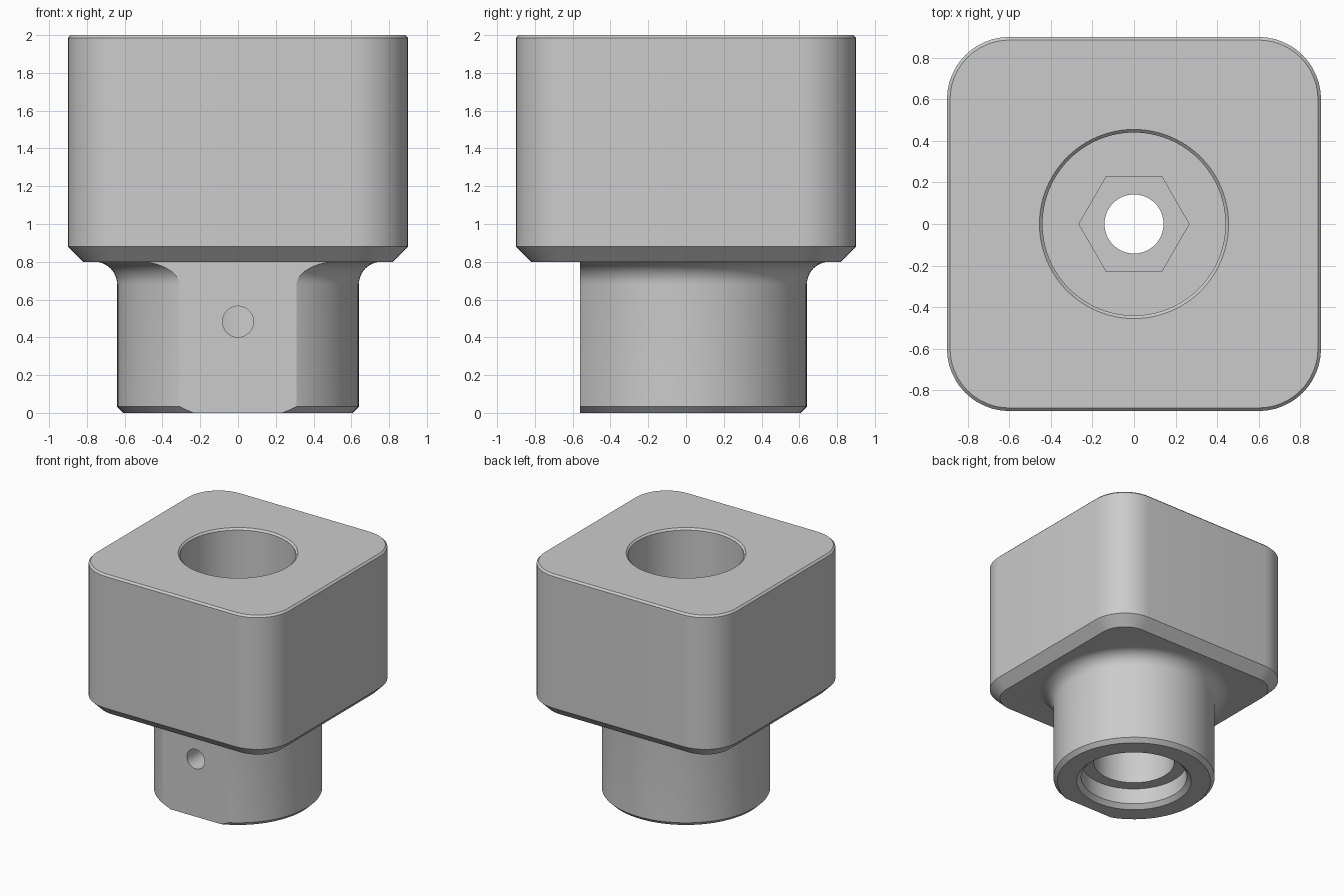
import bpy, bmesh, math

if "Cube" in bpy.data.objects:
    bpy.data.objects.remove(bpy.data.objects["Cube"])

SEG = 96
grey = bpy.data.materials.new("plain grey")
grey.diffuse_color = (0.6, 0.6, 0.6, 1)
grey.use_nodes = True
grey.node_tree.nodes["Principled BSDF"].inputs["Base Color"].default_value = grey.diffuse_color


def circle(r, z, n=SEG):
    return [(r * math.cos(2 * math.pi * i / n), r * math.sin(2 * math.pi * i / n), z)
            for i in range(n)]


def rounded_square(half, radius, z, steps=12):
    pts = []
    for q, (sx, sy) in enumerate([(1, 1), (-1, 1), (-1, -1), (1, -1)]):
        for i in range(steps + 1):
            a = math.pi / 2 * (q + i / steps)
            pts.append((sx * (half - radius) + radius * math.cos(a),
                        sy * (half - radius) + radius * math.sin(a), z))
    return pts


def loft(name, rings):
    """Closed solid through a stack of matching rings, bottom to top."""
    bm = bmesh.new()
    loops = [[bm.verts.new(p) for p in ring] for ring in rings]
    n = len(loops[0])
    for lo, hi in zip(loops, loops[1:]):
        for i in range(n):
            j = (i + 1) % n
            bm.faces.new((lo[i], lo[j], hi[j], hi[i]))
    bm.faces.new(loops[0][::-1])
    bm.faces.new(loops[-1])
    bmesh.ops.recalc_face_normals(bm, faces=bm.faces)
    me = bpy.data.meshes.new(name)
    bm.to_mesh(me)
    bm.free()
    me.materials.append(grey)
    ob = bpy.data.objects.new(name, me)
    bpy.context.collection.objects.link(ob)
    return ob


def lathe(name, profile):
    return loft(name, [circle(r, z) for r, z in profile])


def combine(target, tool, operation):
    mod = target.modifiers.new(operation, 'BOOLEAN')
    mod.operation, mod.solver, mod.object = operation, 'EXACT', tool
    bpy.context.view_layer.objects.active = target
    bpy.ops.object.modifier_apply(modifier=mod.name)
    bpy.data.objects.remove(tool)


# Square head with rounded corners, wide lower chamfer and fine top chamfer
body = loft("adapter_body", [rounded_square(0.82, 0.22, 0.80),
                             rounded_square(0.90, 0.30, 0.88),
                             rounded_square(0.90, 0.30, 1.985),
                             rounded_square(0.885, 0.285, 2.0)])

# Round stem with chamfered foot and a fillet flaring into the head
F = 0.12
fillet = [(0.64 + F * (1 - math.cos(a)), 0.80 - F + F * math.sin(a))
          for a in (math.pi / 2 * i / 10 for i in range(11))]
stem = lathe("stem", [(0.607, 0.0), (0.64, 0.033)] + fillet + [(0.76, 0.95)])

# Flat on the front of the stem
bm = bmesh.new()
bm.from_mesh(stem.data)
cut = bmesh.ops.bisect_plane(bm, geom=bm.verts[:] + bm.edges[:] + bm.faces[:],
                             plane_co=(0, -0.56, 0), plane_no=(0, -1, 0), clear_outer=True)
rim = [e for e in cut["geom_cut"] if isinstance(e, bmesh.types.BMEdge)]
bmesh.ops.contextual_create(bm, geom=rim)
bmesh.ops.recalc_face_normals(bm, faces=bm.faces)
bm.to_mesh(stem.data)
bm.free()
combine(body, stem, 'UNION')

# Top bore with chamfered mouth
combine(body, lathe("top_bore", [(0.44, 1.2), (0.44, 1.985), (0.455, 2.0), (0.455, 2.1)]),
        'DIFFERENCE')
# Hexagonal pocket in the bore floor
combine(body, loft("hex_pocket", [circle(0.265, 1.05, 6), circle(0.265, 1.3, 6)]), 'DIFFERENCE')
# Stepped bore from below, narrowing to the through hole
combine(body, lathe("bottom_bore", [(0.455, -0.1), (0.455, 0.0), (0.42, 0.035), (0.42, 0.17),
                                    (0.32, 0.17), (0.32, 0.80), (0.142, 0.80), (0.142, 1.12)]),
        'DIFFERENCE')
# Cross hole through the flat into the bore
side = loft("side_hole", [circle(0.082, 0.0, 48), circle(0.082, 0.6, 48)])
side.rotation_euler = (math.pi / 2, 0, 0)
side.location = (0, -0.1, 0.483)
bpy.context.view_layer.update()
combine(body, side, 'DIFFERENCE')

# Smooth curved faces, crisp edges
bpy.ops.object.select_all(action='DESELECT')
body.select_set(True)
bpy.context.view_layer.objects.active = body
bpy.ops.object.shade_smooth_by_angle(angle=math.radians(20))
